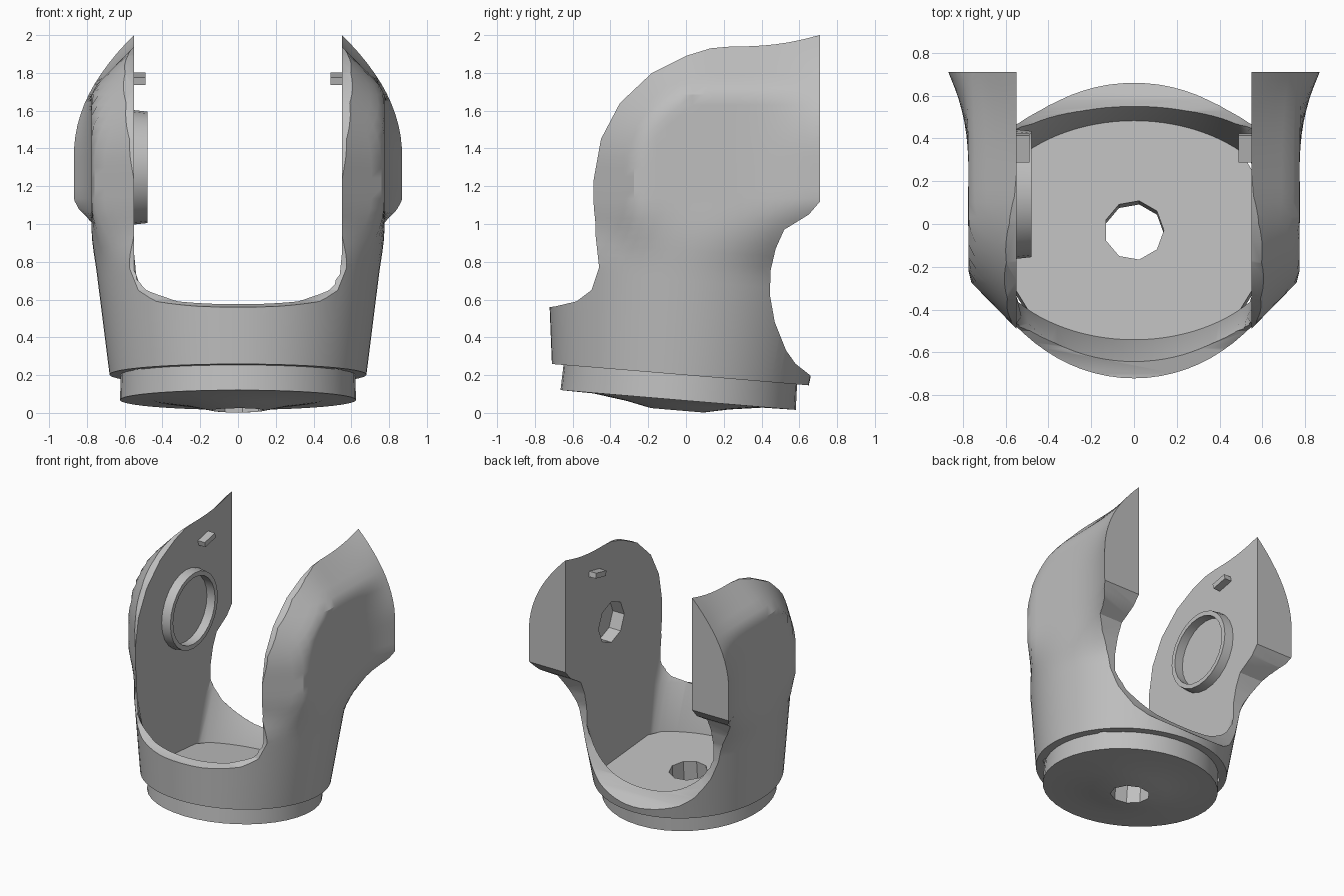
import bpy, bmesh
from math import sin, cos, pi, hypot, radians
from mathutils import Matrix

cube = bpy.data.objects.get("Cube")
if cube:
    bpy.data.objects.remove(cube, do_unlink=True)

grey = bpy.data.materials.new("plain grey")
grey.use_nodes = True
colour = (0.52, 0.52, 0.52, 1)
grey.diffuse_color = colour
grey.node_tree.nodes["Principled BSDF"].inputs["Base Color"].default_value = colour

TILT = Matrix.Translation((0, -0.03, 0.205)) @ Matrix.Rotation(radians(-4.8), 4, 'X')


def loft(name, rings, matrix=None, closed=False):
    """Skin a list of equal-length rings, capped or closed on itself."""
    bm = bmesh.new()
    vs = [[bm.verts.new(p) for p in ring] for ring in rings]
    n = len(vs[0])
    pairs = list(zip(vs, vs[1:]))
    if closed:
        pairs.append((vs[-1], vs[0]))
    else:
        bm.faces.new(vs[0])
        bm.faces.new(vs[-1])
    for a, b in pairs:
        for i in range(n):
            j = (i + 1) % n
            bm.faces.new((a[i], a[j], b[j], b[i]))
    bmesh.ops.recalc_face_normals(bm, faces=bm.faces)
    if matrix:
        bm.transform(matrix)
    mesh = bpy.data.meshes.new(name)
    bm.to_mesh(mesh)
    bm.free()
    ob = bpy.data.objects.new(name, mesh)
    bpy.context.collection.objects.link(ob)
    return ob


def circle(rx, ry, z, n, limit=9):
    pts = [(rx * cos(2 * pi * i / n), ry * sin(2 * pi * i / n)) for i in range(n)]
    return [(max(-limit, min(limit, x)), y, z) for x, y in pts]


def lathe(name, profile, n, matrix=None, closed=False):
    return loft(name, [circle(r, r, z, n) for r, z in profile], matrix, closed)


def boolean(target, cutter, operation):
    mod = target.modifiers.new("cut", 'BOOLEAN')
    mod.object, mod.operation, mod.solver = cutter, operation, 'EXACT'
    bpy.context.view_layer.objects.active = target
    bpy.ops.object.modifier_apply(modifier=mod.name)
    bpy.data.objects.remove(cutter, do_unlink=True)


def finish(ob, smooth=True):
    ob.data.materials.clear()
    ob.data.materials.append(grey)
    if smooth:
        bpy.ops.object.select_all(action='DESELECT')
        ob.select_set(True)
        bpy.context.view_layer.objects.active = ob
        bpy.ops.object.shade_smooth_by_angle(angle=radians(30))


def clamp(v):
    return max(0.0, min(1.0, v))


# Outer half-width of the arms: flat cheek, rounded front and top, flared back
def arm_width(y, z):
    d = hypot(min(y - 0.13, 0), max(z - 1.32, 0))
    cheek = 0.775 - 0.98 * max(0, d - 0.39)
    back = 0.87 - 0.8 * max(0, z - 1.37) ** 2
    s = clamp((y - 0.25) / 0.46) ** 2.3
    return max(0.1, cheek + (back - cheek) * s)


# Body ring: a tilted circle low down that blends into the arm section
def body_ring(h, n=72):
    t = clamp((h - 0.75) / 0.37)
    t = t * t * (3 - 2 * t)
    r = 0.68 + 0.125 * (min(h, 1.1) - 0.2)
    ring = []
    for i in range(n):
        c, s = cos(2 * pi * i / n), sin(2 * pi * i / n)
        low_y = -0.03 + 0.085 * (h - 0.2) + r * s
        y = low_y + (0.1 + 0.75 * s - low_y) * t
        side = 0 if abs(c) < 1e-6 else (1 if c > 0 else -1)
        x = r * c + (side * arm_width(y, h) - r * c) * t
        ring.append((x, y, h - 0.083 * y * (1 - t)))
    return ring


heights = [0.2, 0.45, 0.7] + [0.75 + 0.055 * k for k in range(25)]
body = loft("fork_body", [body_ring(h) for h in heights])

# Side outline of the fork, trimmed through the whole width
outline = [(-0.85, 0.1), (-0.85, 0.56), (-0.7, 0.562), (-0.58, 0.59), (-0.5, 0.65),
           (-0.46, 0.77), (-0.48, 0.95), (-0.495, 1.2), (-0.45, 1.45), (-0.35, 1.64),
           (-0.18, 1.8), (0, 1.89), (0.13, 1.93), (0.58, 1.97), (0.71, 2.0),
           (0.71, 1.12), (0.65, 1.05), (0.52, 0.97), (0.475, 0.87), (0.447, 0.75),
           (0.445, 0.62), (0.47, 0.48), (0.53, 0.33), (0.58, 0.26), (0.65, 0.205),
           (0.75, 0.1)]
boolean(body, loft("side_outline", [[(x, y, z) for y, z in outline] for x in (-1.2, 1.2)]),
        'INTERSECT')

# Slot between the arms, narrowing into the cup
slot = [(0.73, 0.50, -0.1), (0.72, 0.51, 0.0), (0.70, 0.66, 0.36),
        (0.80, 0.80, 0.6), (1.4, 1.4, 0.85), (1.4, 1.4, 2.2)]
boolean(body, loft("slot", [circle(a, b, z, 96, 0.55) for a, b, z in slot], TILT),
        'DIFFERENCE')


def sideways(x):
    return Matrix.Translation((x, 0.14, 1.3)) @ Matrix.Rotation(pi / 2, 4, 'Y')


# Blind socket in the left arm
boolean(body, lathe("socket", [(0.16, -0.1), (0.16, 0.1)], 8, sideways(0.55)), 'DIFFERENCE')
finish(body)

# Round foot with a shallow dished underside and a centre hole
base = lathe("base_disc", [(0.62, 0.01), (0.625, -0.137), (0.45, -0.14), (0.27, -0.165),
                           (0.14, -0.192)], 40, TILT)
boolean(base, lathe("centre_hole", [(0.14, -0.5), (0.14, 0.5)], 9, TILT), 'DIFFERENCE')
finish(base)

# Bearing ring on the right arm
ring = lathe("bearing_ring", [(0.305, -0.02), (0.295, 0.07), (0.26, 0.07), (0.26, -0.02)],
             24, sideways(-0.55), closed=True)
finish(ring)

# Small stop pegs inside both arms
for side, name in ((1, "left_stop_peg"), (-1, "right_stop_peg")):
    place = Matrix.Translation((side * 0.525, 0.355, 1.77)) @ Matrix.Rotation(radians(12), 4, 'X')
    half = [(-0.035, -0.065), (0.035, -0.065), (0.035, 0.065), (-0.035, 0.065)]
    finish(loft(name, [[(x, y, z) for x, y in half] for z in (-0.02, 0.02)], place), False)
